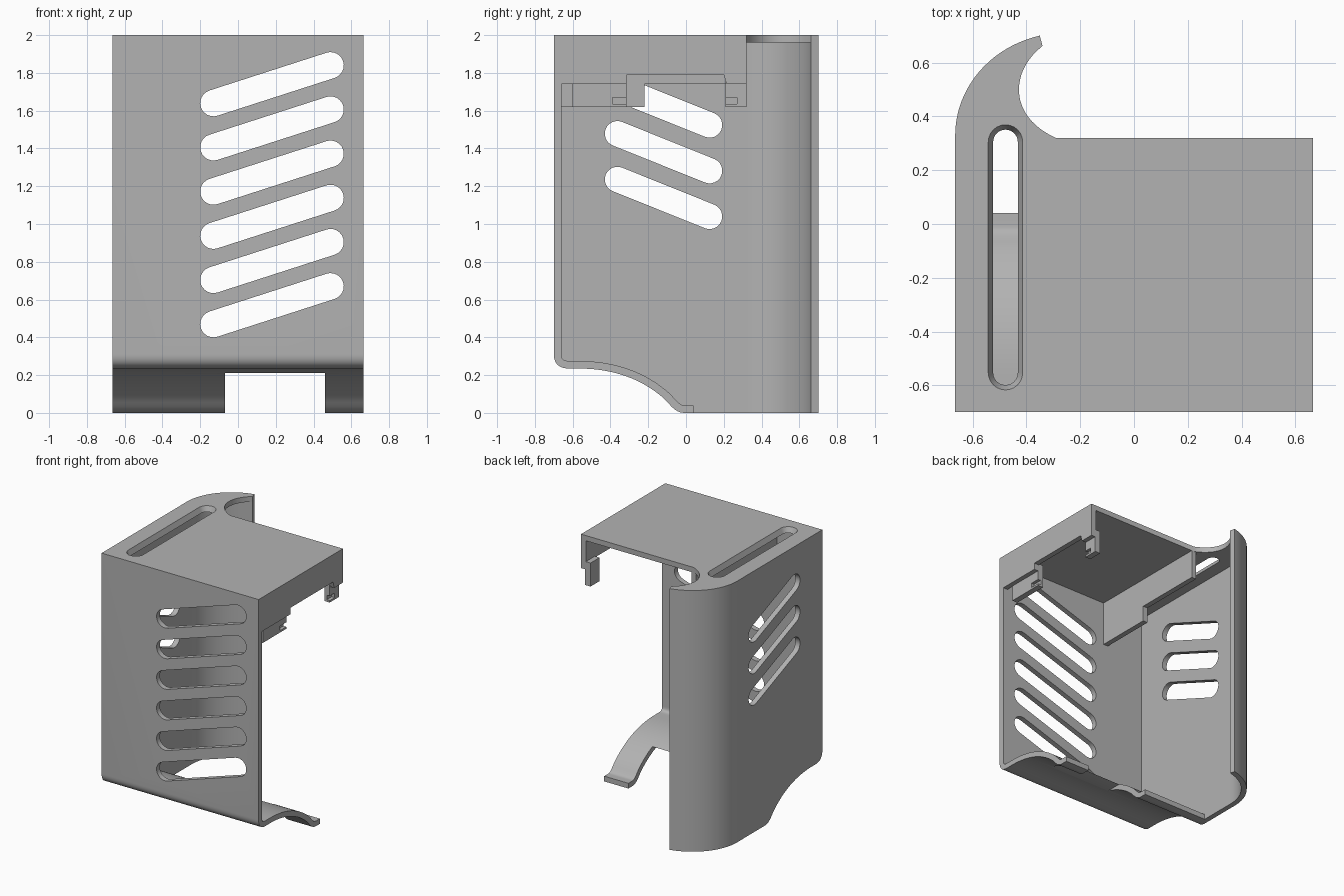
import bpy, bmesh, math
from mathutils import Vector
from mathutils.geometry import interpolate_bezier

cube = bpy.data.objects.get("Cube")
if cube:
    bpy.data.objects.remove(cube, do_unlink=True)

grey = bpy.data.materials.new("plain grey")
grey.use_nodes = True
GREY = (0.45, 0.45, 0.45, 1)
grey.diffuse_color = GREY
grey.node_tree.nodes["Principled BSDF"].inputs["Base Color"].default_value = GREY

T = 0.04                     # sheet thickness
X, FRONT, BACK, TOP = 0.665, -0.70, 0.32, 2.0


def prism(name, pts, axis, a, b, end_pts=None):
    """Extrude a 2D outline along an axis, optionally tapering to end_pts."""
    def place(p, t):
        return {"x": (t, p[0], p[1]), "y": (p[0], t, p[1]), "z": (p[0], p[1], t)}[axis]
    bm = bmesh.new()
    lo = [bm.verts.new(place(p, a)) for p in pts]
    hi = [bm.verts.new(place(p, b)) for p in (end_pts or pts)]
    n = len(pts)
    bm.faces.new(lo)
    bm.faces.new(hi)
    for i in range(n):
        bm.faces.new((lo[i], lo[(i + 1) % n], hi[(i + 1) % n], hi[i]))
    bmesh.ops.recalc_face_normals(bm, faces=bm.faces[:])
    mesh = bpy.data.meshes.new(name)
    bm.to_mesh(mesh)
    bm.free()
    mesh.materials.append(grey)
    ob = bpy.data.objects.new(name, mesh)
    bpy.context.collection.objects.link(ob)
    return ob


def rect(u0, u1, v0, v1):
    return [(u0, v0), (u1, v0), (u1, v1), (u0, v1)]


def capsule(p, q, r, steps=12):
    """Outline of a round-ended slot from p to q."""
    ang = math.atan2(q[1] - p[1], q[0] - p[0])
    pts = []
    for c, start in ((q, ang - math.pi / 2), (p, ang + math.pi / 2)):
        for i in range(steps + 1):
            t = start + math.pi * i / steps
            pts.append((c[0] + r * math.cos(t), c[1] + r * math.sin(t)))
    return pts


def bezier(a, b, c, d, n=14):
    return [tuple(p) for p in interpolate_bezier(*(Vector(k) for k in (a, b, c, d)), n)]


def offset(path, d):
    """Shift an open path to its left side by d."""
    out = []
    for i, p in enumerate(path):
        a, b = path[max(i - 1, 0)], path[min(i + 1, len(path) - 1)]
        t = (Vector(b) - Vector(a)).normalized()
        out.append((p[0] - t.y * d, p[1] + t.x * d))
    return out


def cut(ob, cutters):
    for c in cutters:
        c.hide_render = True
        m = ob.modifiers.new("cut", "BOOLEAN")
        m.operation, m.solver, m.object = "DIFFERENCE", "EXACT", c
        with bpy.context.temp_override(object=ob, active_object=ob):
            bpy.ops.object.modifier_apply(modifier=m.name)
        bpy.data.objects.remove(c, do_unlink=True)


# Underside curve, from the front plate back to the foot
lip = bezier((FRONT, 0.31), (FRONT, 0.265), (-0.675, 0.235), (-0.62, 0.235), 10)
lip += bezier((-0.57, 0.235), (-0.37, 0.235), (-0.22, 0.17), (-0.11, 0.07), 18)
lip += bezier((-0.11, 0.07), (-0.07, 0.025), (-0.05, 0), (-0.005, 0), 10)[1:]
lip += [(0.04, 0)]

# Front plate and curved foot as one bent sheet
front = prism("front_plate_and_foot",
              [(FRONT, TOP)] + lip + offset(lip, T)[::-1] + [(FRONT + T, TOP)], "x", -X, X)
cutters = [prism("slot_cutter", capsule((-0.13, 0.47 + k * 0.234), (0.49, 0.67 + k * 0.234), 0.07),
                 "y", -0.8, -0.6) for k in range(6)]
cutters.append(prism("foot_cutter", rect(-0.07, 0.46, -0.1, 0.21), "y", -0.5, 0.2))
cut(front, cutters)

# Right side wall following the underside curve
TAIL_Y = 0.33
wall = prism("side_wall", [(FRONT, TOP)] + lip + [(TAIL_Y, 0), (TAIL_Y, TOP)], "x", -X, -X + T)
cut(wall, [prism("slot_cutter", capsule((-0.363, 1.236 + k * 0.242), (0.125, 1.04 + k * 0.242), 0.067),
                 "x", -0.8, -0.55) for k in range(3)])

# Curved tail wall at the back
tail = []
for i in range(21):
    t = math.radians(180 - 76 * i / 20)
    tail.append((-0.25 + 0.415 * math.cos(t), TAIL_Y + 0.382 * math.sin(t)))
inner_tail = offset(tail, -T)
tail_wall = prism("tail_wall", tail + inner_tail[::-1], "z", 0, TOP)

# Top plate with hooked back corner and tapered slot
hook = bezier(inner_tail[-1], (-0.46, 0.57), (-0.47, 0.40), (-0.29, BACK), 20)
top = prism("top_plate", [(X, FRONT), (-X, FRONT)] + tail + hook + [(X, BACK)], "z", TOP - T, TOP)
ends = ((-0.478, -0.553), (-0.478, 0.305))
cut(top, [prism("slot_cutter", capsule(*ends, 0.045), "z", TOP - T - 0.002, TOP + 0.002,
                capsule(*ends, 0.065))])

# Inner rib under the top
rib = prism("inner_rib", [(FRONT + T, TOP - T), (FRONT + T, 1.62), (-0.22, 1.62),
                          (-0.22, 1.74), (BACK, 1.74), (BACK, TOP - T)], "x", -0.31, -0.27)

# Left side skirt with a shallow opening
skirt = prism("left_skirt", [(FRONT, TOP), (FRONT, 1.74), (-0.315, 1.74), (-0.315, 1.79),
                             (0.2, 1.79), (0.215, 1.74), (BACK, 1.74), (BACK, TOP)],
              "x", X - T, X)

# Clip tabs below the skirt, each with a small groove
tabs = []
for name, y0, y1, g0, g1 in (("front_tab", -0.60, -0.315, -0.39, -0.31),
                             ("back_tab", 0.21, BACK, 0.20, 0.27)):
    tab = prism(name, rect(y0, y1, 1.62, 1.80), "x", 0.585, 0.63)
    cut(tab, [prism("groove_cutter", rect(g0, g1, 1.635, 1.67), "x", 0.605, 0.7)])
    tabs.append(tab)

# Smooth the bends, keep the corners sharp
bpy.ops.object.select_all(action="DESELECT")
for ob in [front, wall, tail_wall, top, rib, skirt] + tabs:
    ob.select_set(True)
    bpy.context.view_layer.objects.active = ob
bpy.ops.object.shade_smooth_by_angle(angle=math.radians(30))
